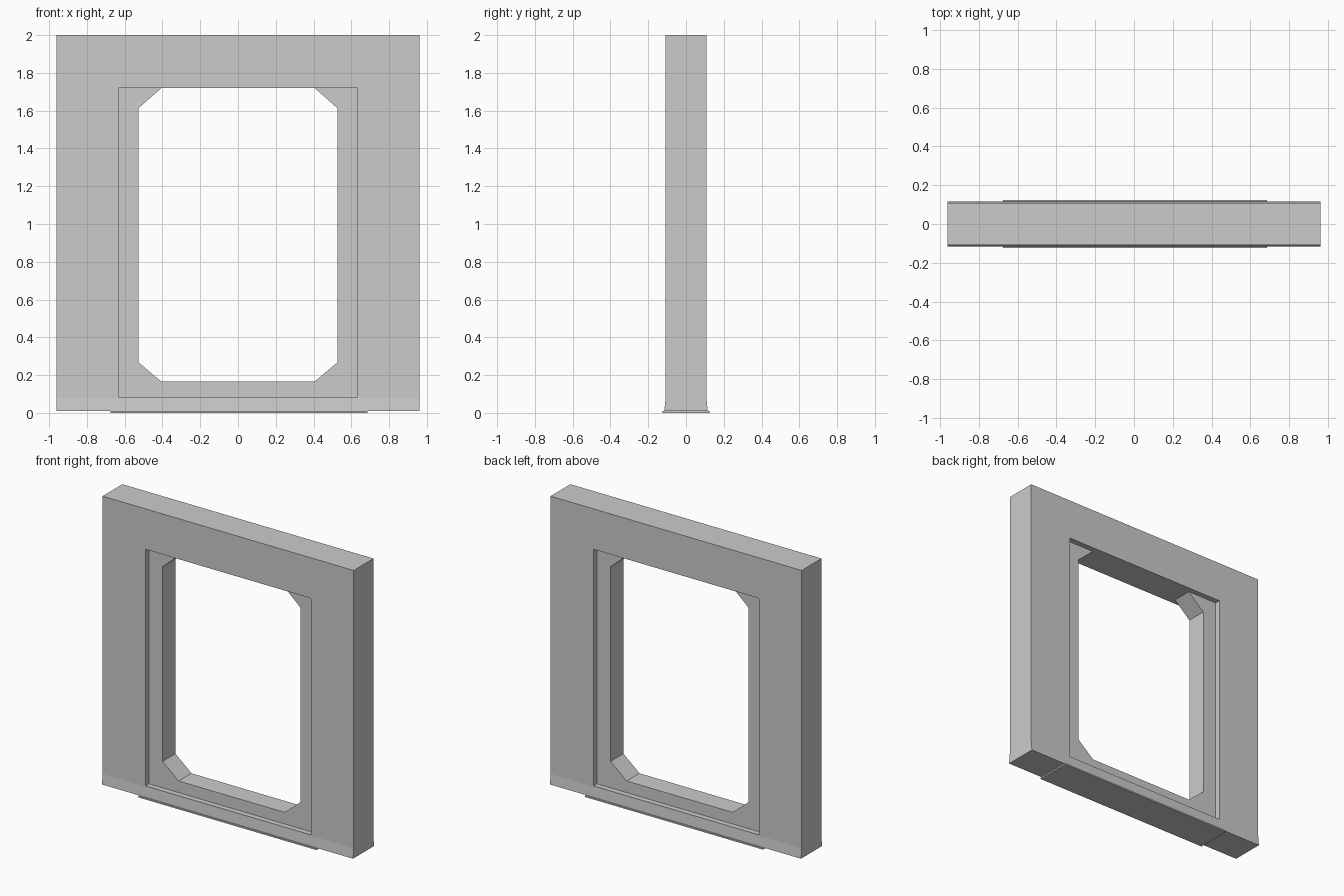
import bpy, bmesh
from mathutils import Vector

if "Cube" in bpy.data.objects:
    bpy.data.objects.remove(bpy.data.objects["Cube"])


def prism(name, profile, axis, start, end):
    """Extrude a closed profile: axis 'x' takes (y, z) points, 'y' takes (x, z)."""
    bm = bmesh.new()
    place = (lambda a, b: (start, a, b)) if axis == 'x' else (lambda a, b: (a, start, b))
    face = bm.faces.new([bm.verts.new(place(a, b)) for a, b in profile])
    grown = bmesh.ops.extrude_face_region(bm, geom=[face])
    step = Vector((end - start, 0, 0)) if axis == 'x' else Vector((0, end - start, 0))
    verts = [v for v in grown['geom'] if isinstance(v, bmesh.types.BMVert)]
    bmesh.ops.translate(bm, verts=verts, vec=step)
    bmesh.ops.recalc_face_normals(bm, faces=bm.faces)
    mesh = bpy.data.meshes.new(name)
    bm.to_mesh(mesh)
    bm.free()
    obj = bpy.data.objects.new(name, mesh)
    bpy.context.collection.objects.link(obj)
    return obj


def cut(target, cutter):
    mod = target.modifiers.new('cut', 'BOOLEAN')
    mod.operation = 'DIFFERENCE'
    mod.solver = 'EXACT'
    mod.object = cutter
    bpy.context.view_layer.objects.active = target
    bpy.ops.object.modifier_apply(modifier=mod.name)
    bpy.data.objects.remove(cutter)


def mirrored(half):
    return half + [(-a, b) for a, b in reversed(half)]


# Wall slab with a slightly flared foot
frame = prism('wall_frame', mirrored([(0.115, 0.01), (0.108, 0.08), (0.108, 2.0)]),
              'x', -0.96, 0.96)

# Shallow rectangular recess on both faces
for side in (-1, 1):
    cut(frame, prism('recess_cutter', mirrored([(0.632, 0.085), (0.632, 1.72)]),
                     'y', side * 0.07, side * 0.3))

# Chamfered window opening through the slab
opening = mirrored([(0.405, 0.165), (0.527, 0.268), (0.527, 1.613), (0.405, 1.72)])
cut(frame, prism('opening_cutter', opening, 'y', -0.4, 0.4))

# Thin threshold plate under the slab
prism('threshold_plate', mirrored([(0.124, 0.0), (0.124, 0.01)]), 'x', -0.675, 0.686)
